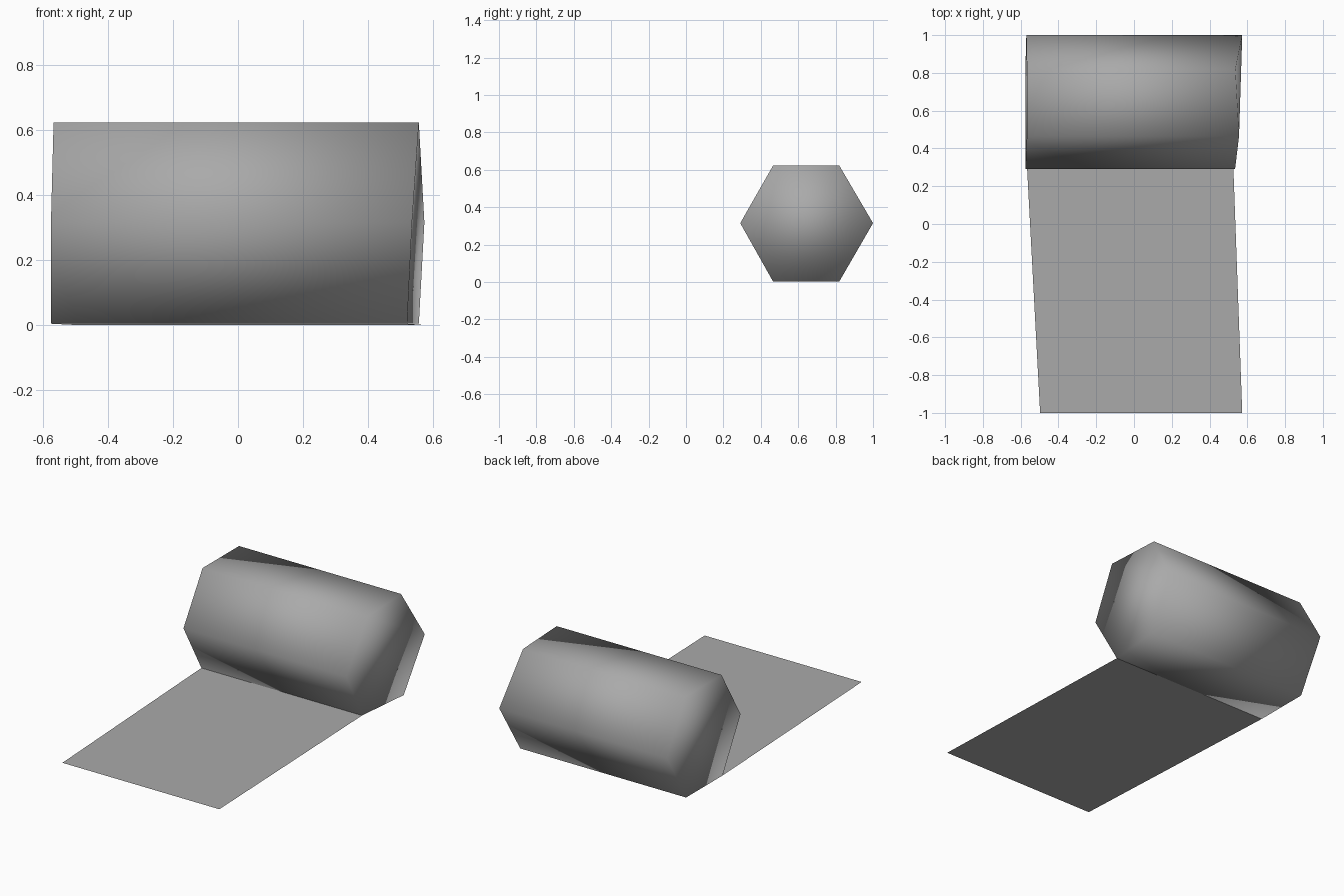
import bpy, bmesh

cube = bpy.data.objects.get("Cube")
if cube:
    bpy.data.objects.remove(cube, do_unlink=True)

# One plain grey cloth
cloth = bpy.data.materials.new("grey_cloth")
cloth.use_nodes = True
grey = (0.4, 0.4, 0.4, 1.0)
cloth.diffuse_color = grey
cloth.node_tree.nodes["Principled BSDF"].inputs["Base Color"].default_value = grey


def add_object(name, bm, smooth):
    for face in bm.faces:
        face.smooth = smooth
    mesh = bpy.data.meshes.new(name)
    bm.to_mesh(mesh)
    bm.free()
    mesh.materials.append(cloth)
    obj = bpy.data.objects.new(name, mesh)
    bpy.context.collection.objects.link(obj)
    return obj


# Rolled part: six-sided cross-section (y, z) with the slightly uneven x of each end
section = [(0.29, 0.315), (0.465, 0.622), (0.82, 0.622),
           (1.0, 0.315), (0.82, 0.004), (0.465, 0.004)]
right_end = [-0.575, -0.567, -0.567, -0.57, -0.575, -0.575]
left_end = [0.535, 0.556, 0.537, 0.573, 0.556, 0.52]

bm = bmesh.new()
rings = [[bm.verts.new((x, y, z)) for x, (y, z) in zip(end, section)]
         for end in (right_end, left_end)]
a, b = rings
for i in range(6):
    j = (i + 1) % 6
    bm.faces.new((a[i], a[j], b[j], b[i]))
bm.faces.new(a)
bm.faces.new(b)
bmesh.ops.recalc_face_normals(bm, faces=bm.faces)
add_object("bedroll_roll", bm, True)

# Unrolled flat sheet running forward from under the roll
bm = bmesh.new()
corners = [(-0.575, 0.465, 0.004), (-0.497, -1, 0), (0.573, -1, 0), (0.52, 0.465, 0.004)]
bm.faces.new([bm.verts.new(c) for c in corners])
add_object("bedroll_sheet", bm, False)
